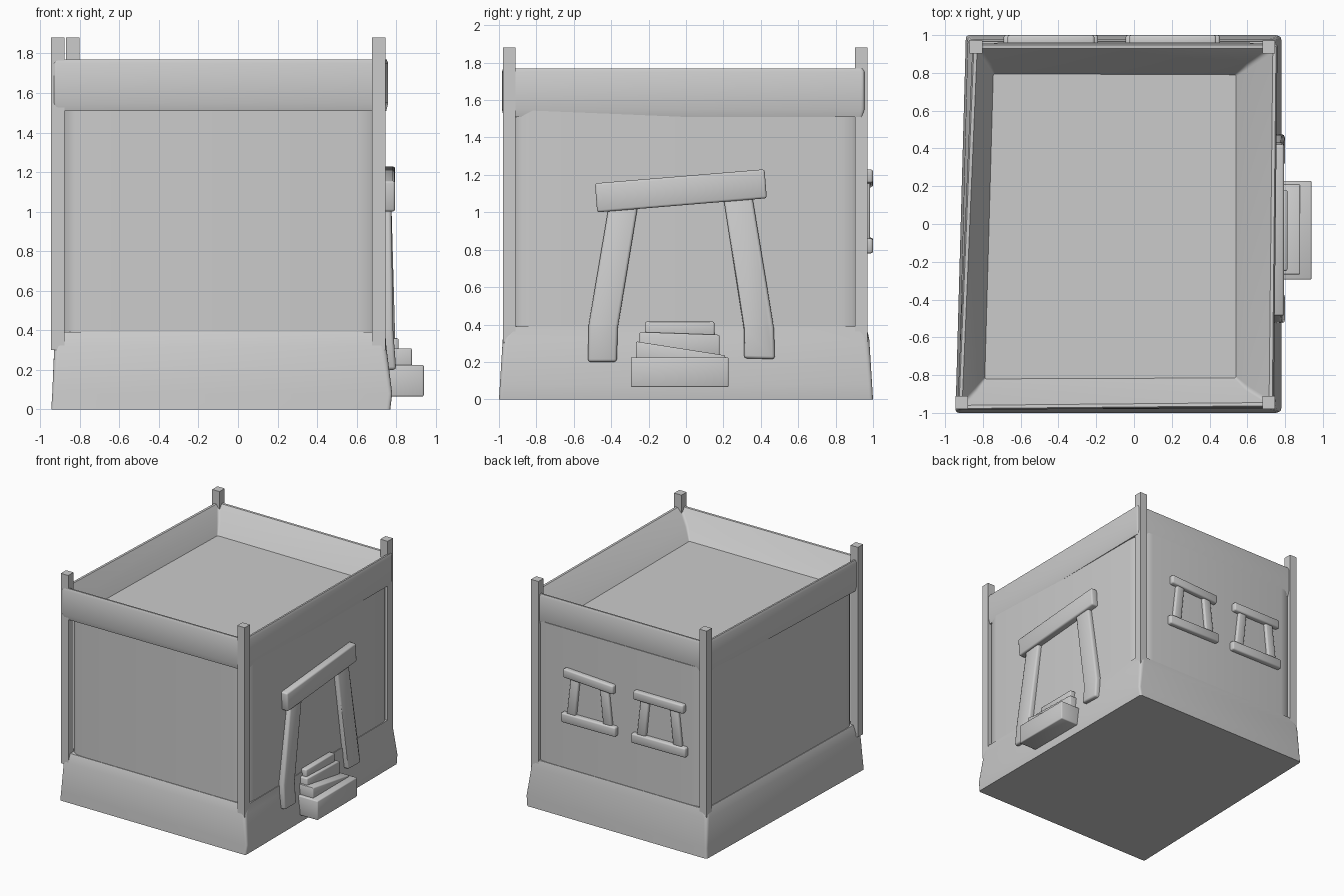
import bpy, bmesh, math
from mathutils import Vector

if "Cube" in bpy.data.objects:
    bpy.data.objects.remove(bpy.data.objects["Cube"])


def finish(name, bm, angle=35, bevel=0.0):
    bmesh.ops.recalc_face_normals(bm, faces=bm.faces)
    me = bpy.data.meshes.new(name)
    bm.to_mesh(me)
    bm.free()
    ob = bpy.data.objects.new(name, me)
    bpy.context.collection.objects.link(ob)
    bpy.ops.object.select_all(action='DESELECT')
    bpy.context.view_layer.objects.active = ob
    ob.select_set(True)
    if bevel:
        m = ob.modifiers.new("soft_edges", 'BEVEL')
        m.width, m.segments, m.limit_method = bevel, 2, 'ANGLE'
        bpy.ops.object.modifier_apply(modifier=m.name)
    bpy.ops.object.shade_smooth_by_angle(angle=math.radians(angle))
    return ob


def rounded(corners, r, n=5):
    """Outline of a quad with rounded corners."""
    c = [Vector(p) for p in corners]
    out = []
    for i, p in enumerate(c):
        a = p + (c[i - 1] - p).normalized() * r
        b = p + (c[(i + 1) % len(c)] - p).normalized() * r
        for k in range(n):
            t = k / (n - 1)
            out.append(a * (1 - t) ** 2 + p * 2 * t * (1 - t) + b * t * t)
    return out


def inset(corners, d):
    s = [(1, 1), (-1, 1), (-1, -1), (1, -1)]
    return [(x + sx * d, y + sy * d) for (x, y), (sx, sy) in zip(corners, s)]


def loft(name, sections, angle=35):
    """Skin a stack of (corners, corner radius, height) outlines."""
    bm = bmesh.new()
    rings = [[bm.verts.new((p.x, p.y, z)) for p in rounded(c, r)] for c, r, z in sections]
    for lo, hi in zip(rings, rings[1:]):
        for i in range(len(lo)):
            j = (i + 1) % len(lo)
            bm.faces.new((lo[i], lo[j], hi[j], hi[i]))
    bm.faces.new(rings[0])
    bm.faces.new(rings[-1])
    return finish(name, bm, angle)


def plank(name, outline, axis, back, bevel=0.015):
    """Slab with (along, height, front depth) outline, standing out along x or y."""
    bm = bmesh.new()
    put = (lambda u, z, d: (d, u, z)) if axis == 'x' else (lambda u, z, d: (u, d, z))
    f = [bm.verts.new(put(u, z, d)) for u, z, d in outline]
    b = [bm.verts.new(put(u, z, back)) for u, z, d in outline]
    bm.faces.new(f)
    bm.faces.new(b)
    for i in range(len(f)):
        j = (i + 1) % len(f)
        bm.faces.new((f[i], f[j], b[j], b[i]))
    return finish(name, bm, 50, bevel)


# Flared foundation
loft("foundation", [
    ([(-.945, -1), (.77, -1), (.77, 1), (-.89, 1)], .02, 0),
    ([(-.94, -.995), (.78, -.995), (.78, .995), (-.885, .995)], .02, .08),
    ([(-.93, -.98), (.75, -.98), (.75, .98), (-.88, .98)], .03, .32),
    ([(-.905, -.955), (.745, -.955), (.745, .965), (-.855, .965)], .05, .39)])

# Walls with rounded corners
wall = [(-.90, -.95), (.74, -.95), (.74, .96), (-.85, .96)]
loft("walls", [(wall, .13, .35), (wall, .13, 1.55)])

# Parapet sloping in to a sunken roof
rim = [(-.935, -.985), (.74, -.97), (.76, .955), (-.855, .955)]
floor = [(-.79, -.82), (.54, -.815), (.54, .79), (-.745, .795)]
mid = [(-.84, -.885), (.61, -.88), (.61, .845), (-.775, .85)]
loft("parapet_roof", [
    (inset(rim, .01), .02, 1.51), (rim, .02, 1.55), (rim, .02, 1.75),
    (inset(rim, .008), .02, 1.77), (inset(rim, .025), .02, 1.768),
    (mid, .02, 1.655), (floor, .01, 1.57)], 28)

# Square corner posts
for label, x, y in (("front_left", -.912, -.945), ("front_right", .713, -.945),
                    ("back_right", .713, .937), ("back_left", -.836, .937)):
    h = .034
    plank(label + "_post", [(x - h, .30, y - h), (x + h, .30, y - h),
                            (x + h, 1.88, y - h), (x - h, 1.88, y - h)], 'y', y + h, 0)

# Door frame on the right side
plank("door_jamb_front", [(-.525, .20, .80), (-.37, .20, .80), (-.365, .38, .785),
                          (-.255, 1.05, .775), (-.41, 1.05, .775), (-.52, .40, .785)], 'x', .71)
plank("door_jamb_back", [(.31, .22, .80), (.475, .215, .80), (.47, .38, .785),
                         (.355, 1.08, .775), (.20, 1.08, .775), (.31, .37, .785)], 'x', .71)
plank("door_lintel", [(-.475, 1.0, .795), (.432, 1.075, .795),
                      (.42, 1.23, .795), (-.487, 1.155, .795)], 'x', .72, .012)

# Door steps, each smaller than the one below
for i, (y0, y1, zb, zl, zr, x) in enumerate((
        (-.295, .228, .065, .225, .225, .94), (-.268, .21, .20, .31, .235, .88),
        (-.248, .18, .23, .36, .345, .812), (-.22, .152, .33, .415, .415, .785))):
    plank(f"step_{i + 1}", [(y0, zb, x), (y1, zb, x), (y1, zr, x), (y0, zl, x)], 'x', .71, .008)

# Two window frames on the back
for i, (cx, tilt) in enumerate(((.205, .012), (-.44, 0))):
    n = f"window_{i + 1}"
    plank(n + "_sill", [(cx - .25, .785, 1), (cx + .25, .78, 1),
                        (cx + .25, .86, 1), (cx - .25, .865, 1)], 'y', .93, .012)
    plank(n + "_lintel", [(cx - .23, 1.145 - tilt, 1), (cx + .23, 1.145 + tilt, 1),
                          (cx + .23, 1.218 + tilt, 1), (cx - .23, 1.218 - tilt, 1)], 'y', .93, .012)
    for s in (-1, 1):
        plank(n + ("_jamb_left" if s > 0 else "_jamb_right"),
              [(cx + s * .21, .83, .985), (cx + s * .13, .83, .985),
               (cx + s * .095, 1.17, .985), (cx + s * .17, 1.17, .985)], 'y', .93, .012)
